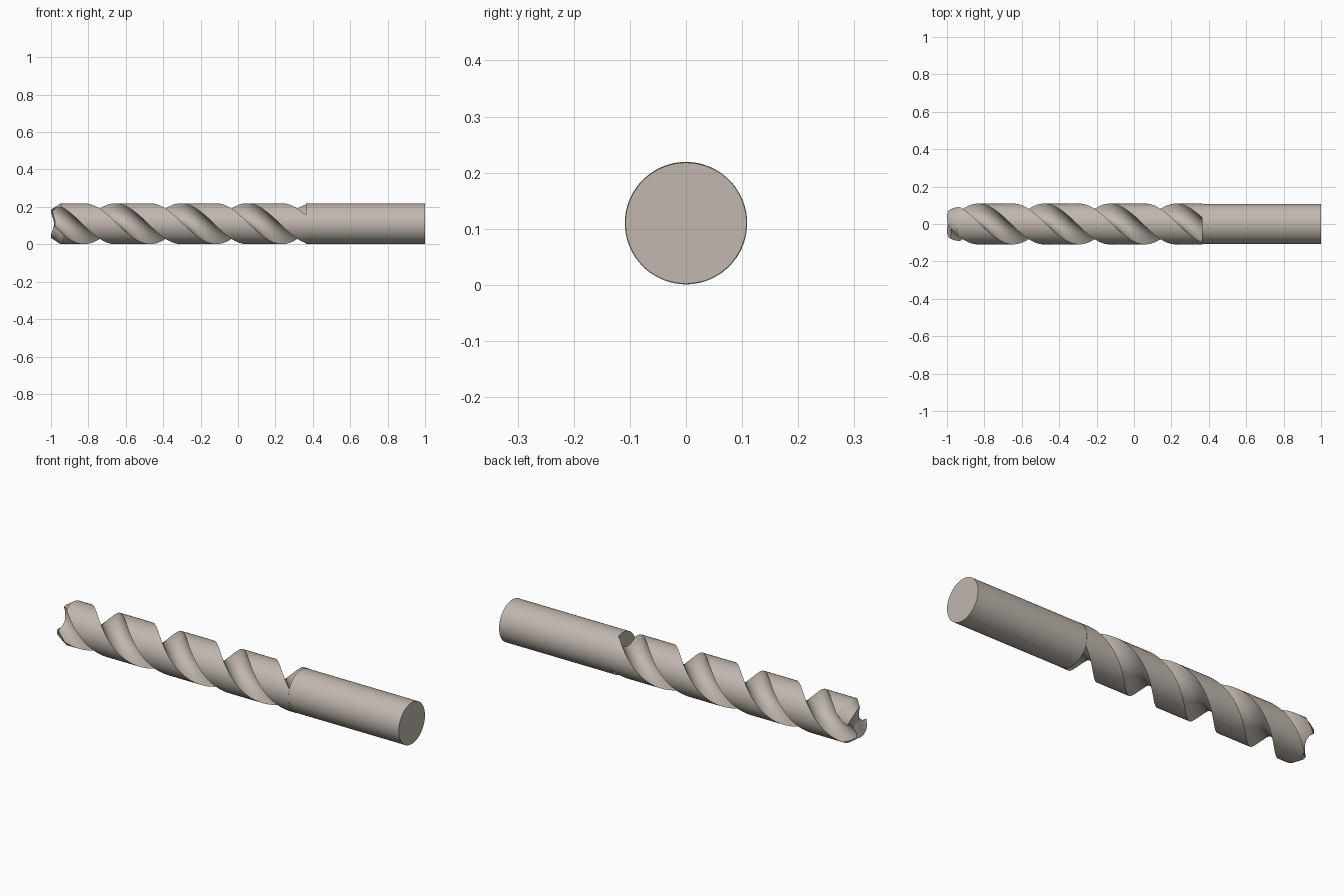
import bpy, bmesh
from math import pi, sin, cos, asin, atan2, hypot, radians

if "Cube" in bpy.data.objects:
    bpy.data.objects.remove(bpy.data.objects["Cube"])

CZ, R, CORE = 0.11, 0.109, 0.031     # axis height, land radius, core radius
SHANK_R, X_END, PITCH = 0.1078, 0.363, 0.705
HALF = radians(42)                   # half width of each flute

steel = bpy.data.materials.new("warm_grey_steel")
steel.diffuse_color = (0.53, 0.48, 0.43, 1)
steel.use_nodes = True
steel.node_tree.nodes["Principled BSDF"].inputs["Base Color"].default_value = steel.diffuse_color


def half_profile():
    """Polar points (angle, radius): one concave flute then one land."""
    a, d = R * sin(HALF), R * cos(HALF)
    h = d - CORE
    rc = (a * a + h * h) / (2 * h)
    w = asin(a / rc)
    pts = []
    for i in range(18):
        t = -w + 2 * w * i / 18
        u, v = CORE + rc - rc * cos(t), rc * sin(t)
        pts.append((atan2(v, u), hypot(u, v)))
    for i in range(18):
        pts.append((HALF + (pi - 2 * HALF) * i / 18, R))
    return pts


def tip_x(theta, rho):
    """Dished end with chamfered corners and some relief behind the lips."""
    dish = 0.018 * max(0, 1 - rho / 0.078)
    chamfer = 0.05 * max(0, (rho - 0.078) / (R - 0.078))
    off = theta - pi / 2 - radians(13)
    relief = 0.022 * sin(off) ** 2 * min(1, rho / 0.06)
    return -1 + dish + chamfer + relief


def place(bm, x, theta, rho):
    phi = theta + radians(113) + 2 * pi * (x - X_END) / PITCH
    return bm.verts.new((x, rho * cos(phi), CZ + rho * sin(phi)))


def finish(bm, name, angle=30):
    bmesh.ops.recalc_face_normals(bm, faces=bm.faces)
    me = bpy.data.meshes.new(name)
    bm.to_mesh(me)
    bm.free()
    me.materials.append(steel)
    ob = bpy.data.objects.new(name, me)
    bpy.context.collection.objects.link(ob)
    bpy.ops.object.select_all(action='DESELECT')
    ob.select_set(True)
    bpy.context.view_layer.objects.active = ob
    bpy.ops.object.shade_smooth_by_angle(angle=radians(angle))
    return ob


# Fluted cutting body: twisted two-flute section, dished at the tip
half = half_profile()
profile = half + [(t + pi, r) for t, r in half]
bm = bmesh.new()
rings = []
for s in (0.2, 0.4, 0.55, 0.715, 0.85):
    rings.append([place(bm, tip_x(t, r * s), t, r * s) for t, r in profile])
N = 150
for i in range(N + 1):
    ring = []
    for t, r in profile:
        x0 = tip_x(t, r)
        ring.append(place(bm, x0 + (X_END + 0.003 - x0) * i / N, t, r))
    rings.append(ring)
n = len(profile)
for p, q in zip(rings, rings[1:]):
    for j in range(n):
        k = (j + 1) % n
        bm.faces.new((p[j], p[k], q[k], q[j]))
centre = place(bm, tip_x(0, 0), 0, 0)
for j in range(n):
    bm.faces.new((centre, rings[0][(j + 1) % n], rings[0][j]))
bm.faces.new(rings[-1])
finish(bm, "fluted_body")

# Plain round shank
bm = bmesh.new()
ends = []
for x in (X_END, 1.0):
    ends.append([bm.verts.new((x, SHANK_R * cos(2 * pi * j / 96),
                               CZ + SHANK_R * sin(2 * pi * j / 96))) for j in range(96)])
for j in range(96):
    k = (j + 1) % 96
    bm.faces.new((ends[0][j], ends[0][k], ends[1][k], ends[1][j]))
for e in ends:
    bm.faces.new(e)
finish(bm, "shank")
